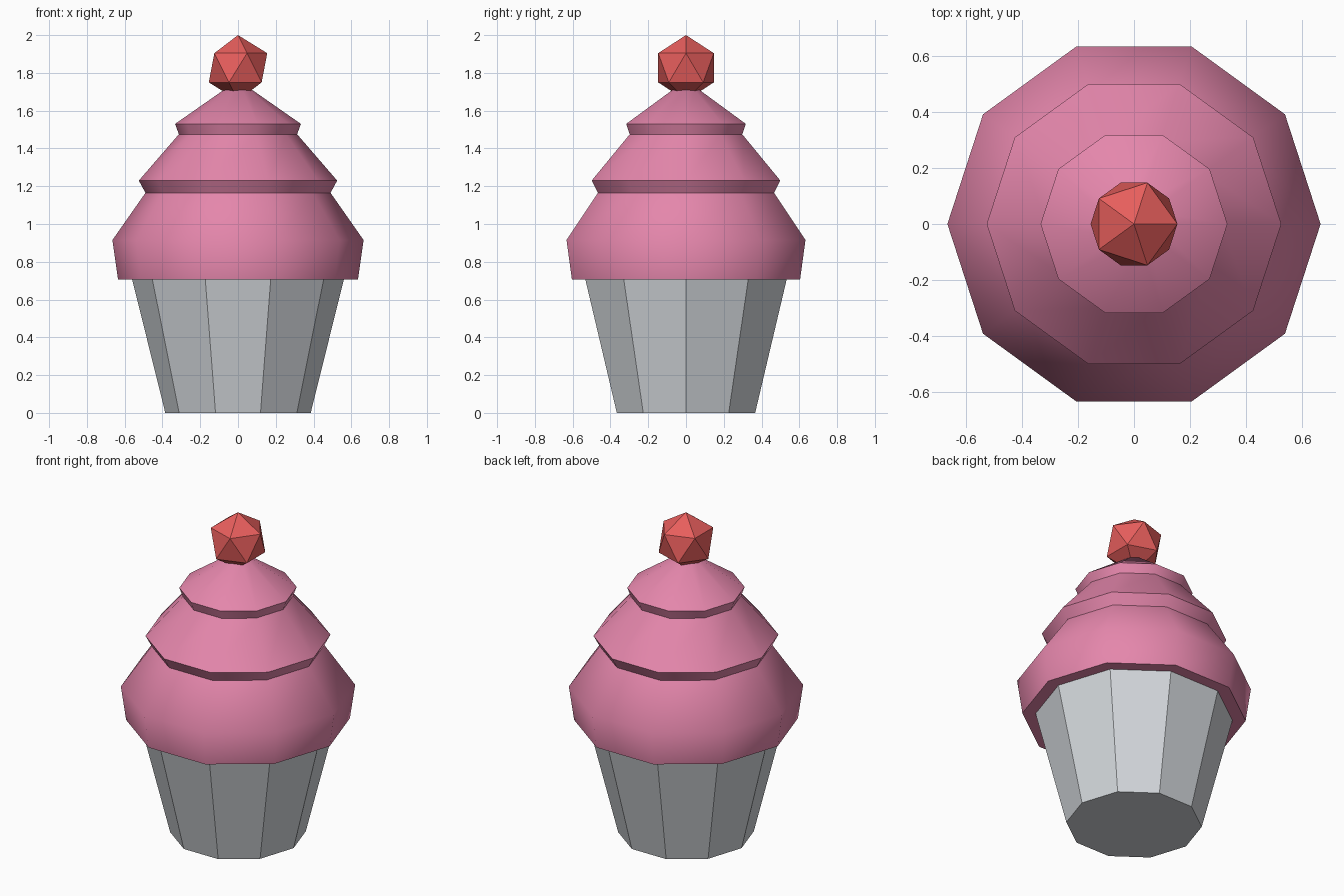
import bpy, bmesh, math

SIDES = 10

default_cube = bpy.data.objects.get("Cube")
if default_cube:
    bpy.data.objects.remove(default_cube, do_unlink=True)


def make_material(name, rgb):
    mat = bpy.data.materials.new(name)
    mat.use_nodes = True
    colour = (*rgb, 1.0)
    mat.diffuse_color = colour
    mat.node_tree.nodes["Principled BSDF"].inputs["Base Color"].default_value = colour
    return mat


def add_object(name, bm, mat):
    bmesh.ops.recalc_face_normals(bm, faces=bm.faces)
    mesh = bpy.data.meshes.new(name)
    bm.to_mesh(mesh)
    bm.free()
    mesh.materials.append(mat)
    obj = bpy.data.objects.new(name, mesh)
    bpy.context.collection.objects.link(obj)
    return obj


def lathe(name, profile, mat):
    """Turn a list of (radius, height) into a closed ten-sided solid."""
    bm = bmesh.new()
    rings = []
    for radius, z in profile:
        angles = [math.tau * i / SIDES for i in range(SIDES)]
        rings.append([bm.verts.new((radius * math.cos(a), radius * math.sin(a), z))
                      for a in angles])
    for low, high in zip(rings, rings[1:]):
        for i in range(SIDES):
            j = (i + 1) % SIDES
            bm.faces.new((low[i], low[j], high[j], high[i]))
    bm.faces.new(rings[0])
    bm.faces.new(rings[-1])
    return add_object(name, bm, mat)


paper = make_material("paper grey", (0.65, 0.68, 0.71))
pink = make_material("frosting pink", (0.78, 0.24, 0.41))
red = make_material("cherry red", (0.82, 0.115, 0.11))

# Tapered paper case, faceted
lathe("paper_case", [(0.385, 0.0), (0.56, 0.705)], paper)

# Three-tier frosting, smooth around with sharp tier rims
frosting = lathe("frosting", [
    (0.635, 0.705), (0.665, 0.915),
    (0.49, 1.165), (0.525, 1.23),
    (0.313, 1.475), (0.333, 1.53),
    (0.075, 1.71)], pink)
bpy.ops.object.select_all(action='DESELECT')
frosting.select_set(True)
bpy.context.view_layer.objects.active = frosting
bpy.ops.object.shade_smooth_by_angle(angle=math.radians(50))

# Faceted cherry sunk slightly into the top
bm = bmesh.new()
bmesh.ops.create_icosphere(bm, subdivisions=1, radius=0.173)
cherry = add_object("cherry", bm, red)
cherry.location.z = 1.827
